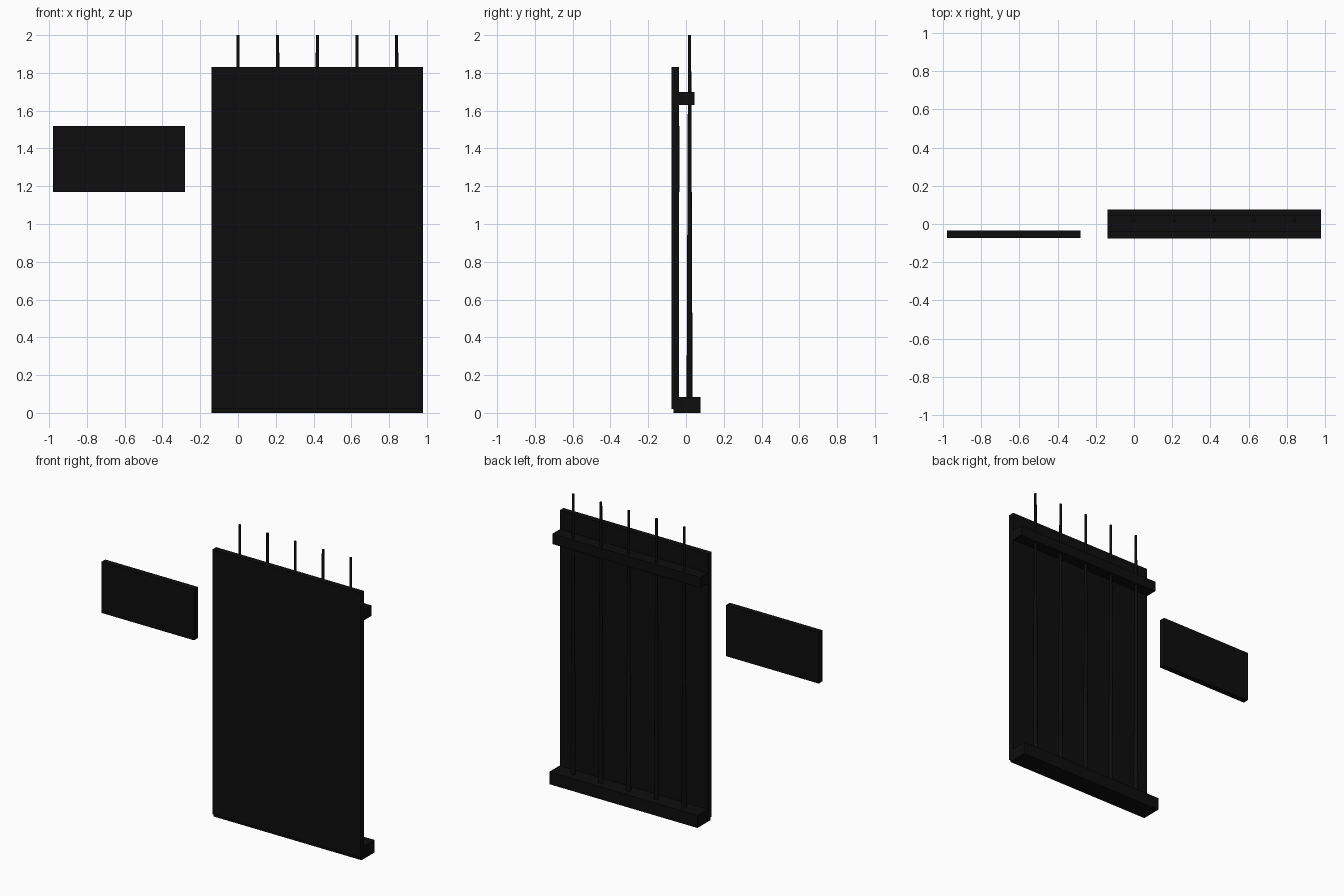
import bpy

if "Cube" in bpy.data.objects:
    bpy.data.objects.remove(bpy.data.objects["Cube"])

mat = bpy.data.materials.new("near_black")
mat.diffuse_color = (0.004, 0.004, 0.004, 1.0)
mat.use_nodes = True
mat.node_tree.nodes["Principled BSDF"].inputs["Base Color"].default_value = mat.diffuse_color


def box(name, lo, hi):
    """Box between two corners."""
    bpy.ops.mesh.primitive_cube_add(size=1, location=[(a + b) / 2 for a, b in zip(lo, hi)])
    ob = bpy.context.object
    ob.name = name
    ob.scale = [b - a for a, b in zip(lo, hi)]
    bpy.ops.object.transform_apply(location=False, rotation=False, scale=True)
    ob.data.materials.append(mat)
    return ob


X0, X1 = -0.14, 0.98

# Upright back board and its two rails
box("back_board", (X0, -0.076, 0.02), (X1, -0.036, 1.83))
box("bottom_rail", (X0, -0.065, 0.0), (X1, 0.076, 0.085))
box("top_rail", (X0, -0.037, 1.63), (X1, 0.045, 1.70))

# Separate small board beside the rack
box("side_board", (-0.98, -0.074, 1.17), (-0.28, -0.034, 1.52))

# Five tapered rods standing in the rails
for i in range(5):
    z0, z1 = 0.07, 2.0
    bpy.ops.mesh.primitive_cone_add(vertices=12, radius1=0.016, radius2=0.008,
                                    depth=z1 - z0,
                                    location=(0.21 * i, 0.019, (z0 + z1) / 2))
    rod = bpy.context.object
    rod.name = f"rod_{i + 1}"
    rod.data.materials.append(mat)
    bpy.ops.object.shade_smooth_by_angle()
